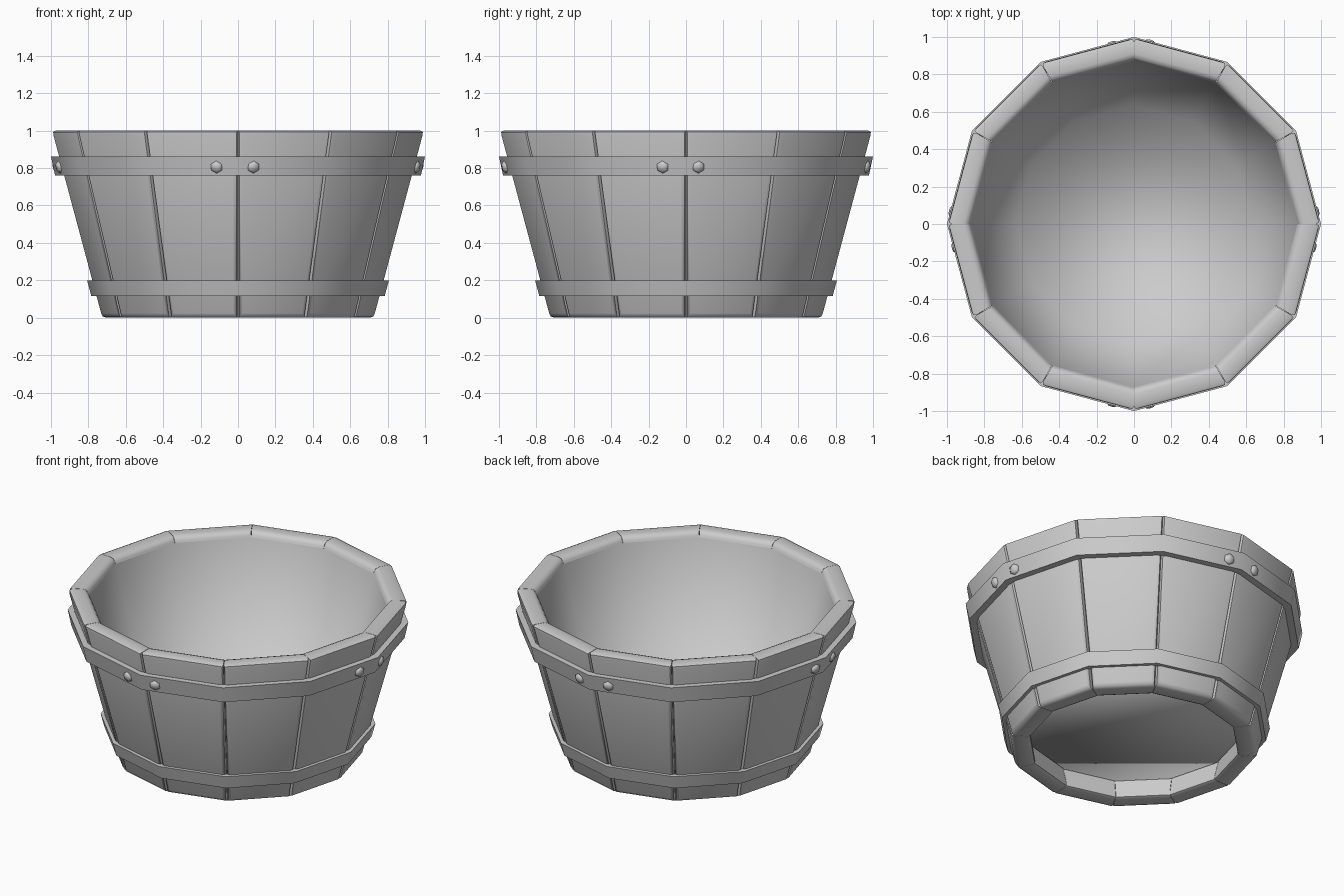
import bpy, bmesh, math
from mathutils import Vector, Matrix

if "Cube" in bpy.data.objects:
    bpy.data.objects.remove(bpy.data.objects["Cube"])

N = 12
STEP = 2 * math.pi / N
TILT = math.atan(0.27)


def pol(r, a, z):
    return Vector((r * math.cos(a), r * math.sin(a), z))


def finish(bm, name, smooth=None):
    bmesh.ops.recalc_face_normals(bm, faces=bm.faces)
    me = bpy.data.meshes.new(name)
    bm.to_mesh(me)
    bm.free()
    ob = bpy.data.objects.new(name, me)
    bpy.context.collection.objects.link(ob)
    if smooth:
        bpy.ops.object.select_all(action='DESELECT')
        ob.select_set(True)
        bpy.context.view_layer.objects.active = ob
        bpy.ops.object.shade_smooth_by_angle(angle=math.radians(smooth))
    return ob


def stave(i):
    # tapered plank between two corners of the 12-sided tub; neighbours touch,
    # only the outer border and the inner top and bottom edges are rounded
    bm = bmesh.new()
    mid = (i + 0.5) * STEP
    side = Vector((-math.sin(mid), math.cos(mid), 0))
    rings = []
    for z, r_out, r_in in ((0, 0.732, 0.608), (1, 1.0, 0.885)):
        ring = []
        for r, s in ((r_out, -1), (r_out, 1), (r_in, 1), (r_in, -1)):
            ring.append(bm.verts.new(pol(r, mid + s * STEP / 2, z) - side * s * 0.001))
        rings.append(ring)
    lo, hi = rings
    bm.faces.new(lo)
    bm.faces.new(hi)
    for k in range(4):
        bm.faces.new((lo[k], lo[(k + 1) % 4], hi[(k + 1) % 4], hi[k]))
    pairs = [(lo[0], hi[0]), (lo[1], hi[1])]
    for ring in rings:
        pairs += [(ring[0], ring[1]), (ring[2], ring[3])]
    edges = [bm.edges.get(p) for p in pairs]
    bmesh.ops.bevel(bm, geom=edges, offset=0.025, offset_type='OFFSET',
                    segments=2, profile=0.5, affect='EDGES')
    finish(bm, f"stave_{i + 1}", 50)


def loft(name, profile, closed, smooth=None, cap=False):
    # revolve an (r, z) profile around z with 12 flat sides
    bm = bmesh.new()
    rows = [[bm.verts.new(pol(r, k * STEP, z)) for k in range(N)] for r, z in profile]
    for j in range(len(rows) if closed else len(rows) - 1):
        a, b = rows[j], rows[(j + 1) % len(rows)]
        for k in range(N):
            bm.faces.new((a[k], a[(k + 1) % N], b[(k + 1) % N], b[k]))
    if cap:
        bm.faces.new(rows[0])
    return finish(bm, name, smooth)


def bolt(name, pos, out):
    # low hexagonal dome head pointing outwards
    bm = bmesh.new()
    m = Matrix.Translation(pos) @ out.to_track_quat('Z', 'Y').to_matrix().to_4x4()
    rows = []
    for r, h in ((0.034, -0.02), (0.034, 0.002), (0.022, 0.015)):
        rows.append([bm.verts.new(m @ pol(r, k * math.pi / 3 + math.pi / 6, h)) for k in range(6)])
    for a, b in zip(rows, rows[1:]):
        for k in range(6):
            bm.faces.new((a[k], a[(k + 1) % 6], b[(k + 1) % 6], b[k]))
    bm.faces.new(rows[0])
    bm.faces.new(rows[-1])
    finish(bm, name, 62)


# wooden wall
for i in range(N):
    stave(i)

# inner lining and floor, shaded as one soft bowl
loft("lining_and_floor", [(0.635, 0.125), (0.874, 0.965)], False, 120, cap=True)

# metal hoops
loft("upper_hoop", [(0.93, 0.76), (0.978, 0.76), (1.0, 0.863), (0.955, 0.863)], True, 40)
loft("lower_hoop", [(0.75, 0.115), (0.784, 0.115), (0.807, 0.2), (0.77, 0.2)], True, 40)

# bolt pairs on the four sides of the upper hoop
APO = 0.988 * math.cos(STEP / 2)
for label, axis, flip, offs in (("front", 1, -1, (-0.115, 0.083)), ("back", 1, 1, (-0.115, 0.083)),
                                ("right", 0, 1, (-0.125, 0.067)), ("left", 0, -1, (-0.125, 0.067))):
    for n, t in enumerate(offs):
        s = math.copysign(1, t)
        depth = (APO - abs(t) * math.sin(STEP / 2)) / math.cos(STEP / 2)
        pos, out = Vector((0, 0, 0.805)), Vector((0, 0, -math.sin(TILT)))
        pos[axis], pos[1 - axis] = flip * depth, t
        out[axis] = flip * math.cos(STEP / 2) * math.cos(TILT)
        out[1 - axis] = s * math.sin(STEP / 2) * math.cos(TILT)
        bolt(f"{label}_bolt_{n + 1}", pos, out)
